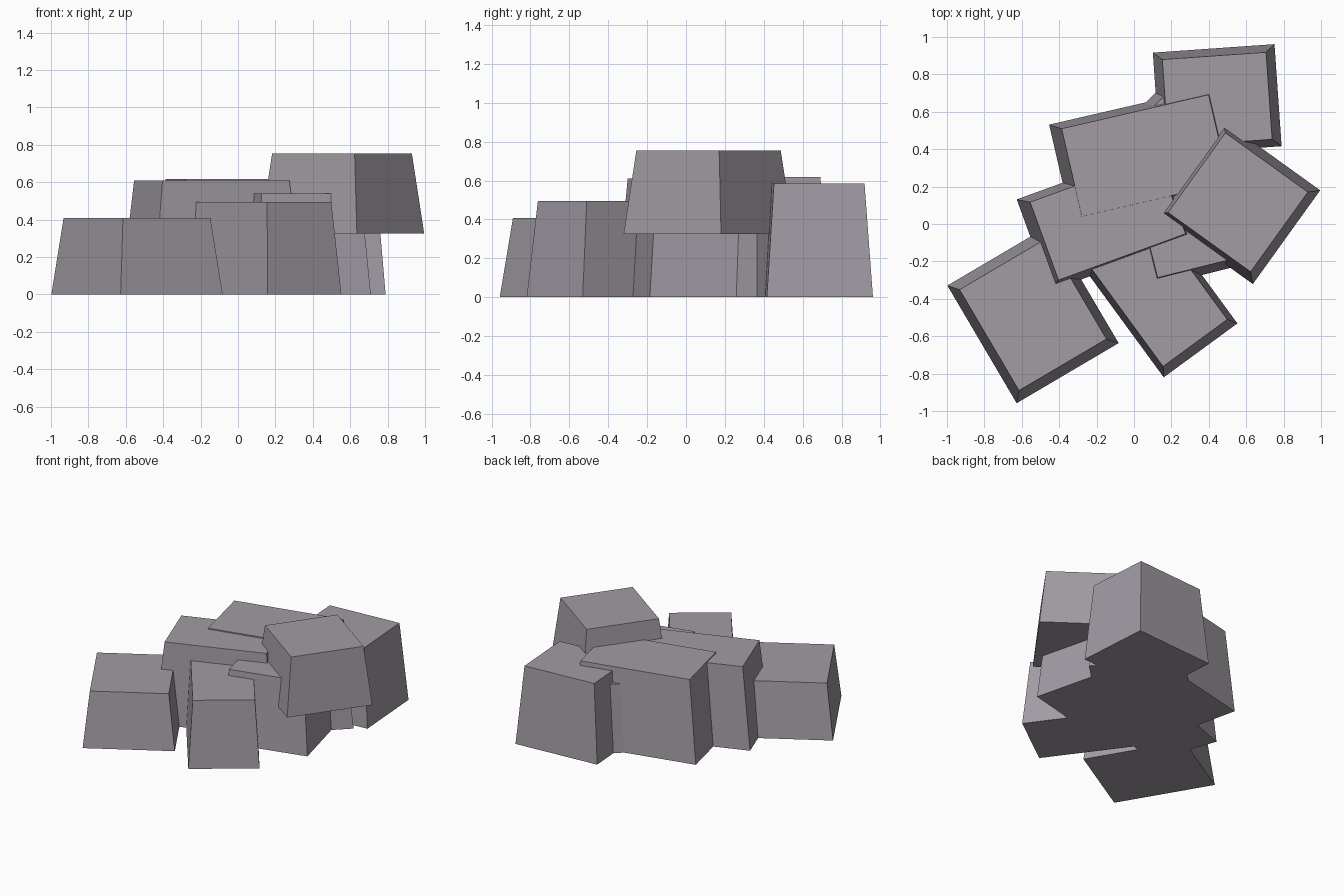
import bpy, bmesh
from math import radians
from mathutils import Matrix

if "Cube" in bpy.data.objects:
    bpy.data.objects.remove(bpy.data.objects["Cube"])

stone = bpy.data.materials.new("grey stone")
stone.diffuse_color = (0.36, 0.33, 0.37, 1)
stone.use_nodes = True
stone.node_tree.nodes["Principled BSDF"].inputs["Base Color"].default_value = stone.diffuse_color


def tapered_block(name, x, y, width, depth, angle, z0, z1, taper):
    """Rotated box whose top face is shrunk by the taper factor."""
    bm = bmesh.new()
    bmesh.ops.create_cube(bm, size=1)
    for v in bm.verts:
        k = taper if v.co.z > 0 else 1
        v.co = (v.co.x * width * k, v.co.y * depth * k, z1 if v.co.z > 0 else z0)
    bm.transform(Matrix.Translation((x, y, 0)) @ Matrix.Rotation(radians(angle), 4, 'Z'))
    mesh = bpy.data.meshes.new(name)
    bm.to_mesh(mesh)
    bm.free()
    mesh.materials.append(stone)
    bpy.context.collection.objects.link(bpy.data.objects.new(name, mesh))


# name, centre x, y, base width, depth, angle, bottom z, top z, top scale
blocks = [
    ("front_left_rock", -0.54, -0.483, 0.633, 0.73, 30.5, 0, 0.408, 0.857),
    ("front_rock", 0.13, -0.367, 0.488, 0.765, 36.2, 0, 0.495, 0.872),
    ("left_rock", -0.14, 0.032, 0.847, 0.52, 20, 0, 0.61, 0.853),
    ("centre_rock", 0.06, 0.366, 0.927, 0.553, 13, 0, 0.618, 0.87),
    ("right_rock", 0.327, 0.038, 0.635, 0.62, 14, 0, 0.54, 0.86),
    ("back_rock", 0.445, 0.666, 0.652, 0.547, 4, 0, 0.585, 0.853),
    ("inner_rock", 0.231, 0.358, 0.70, 0.655, 44, 0, 0.50, 0.86),
    ("raised_rock", 0.556, 0.116, 0.617, 0.639, 54.3, 0.325, 0.754, 0.85),
]
for block in blocks:
    tapered_block(*block)
